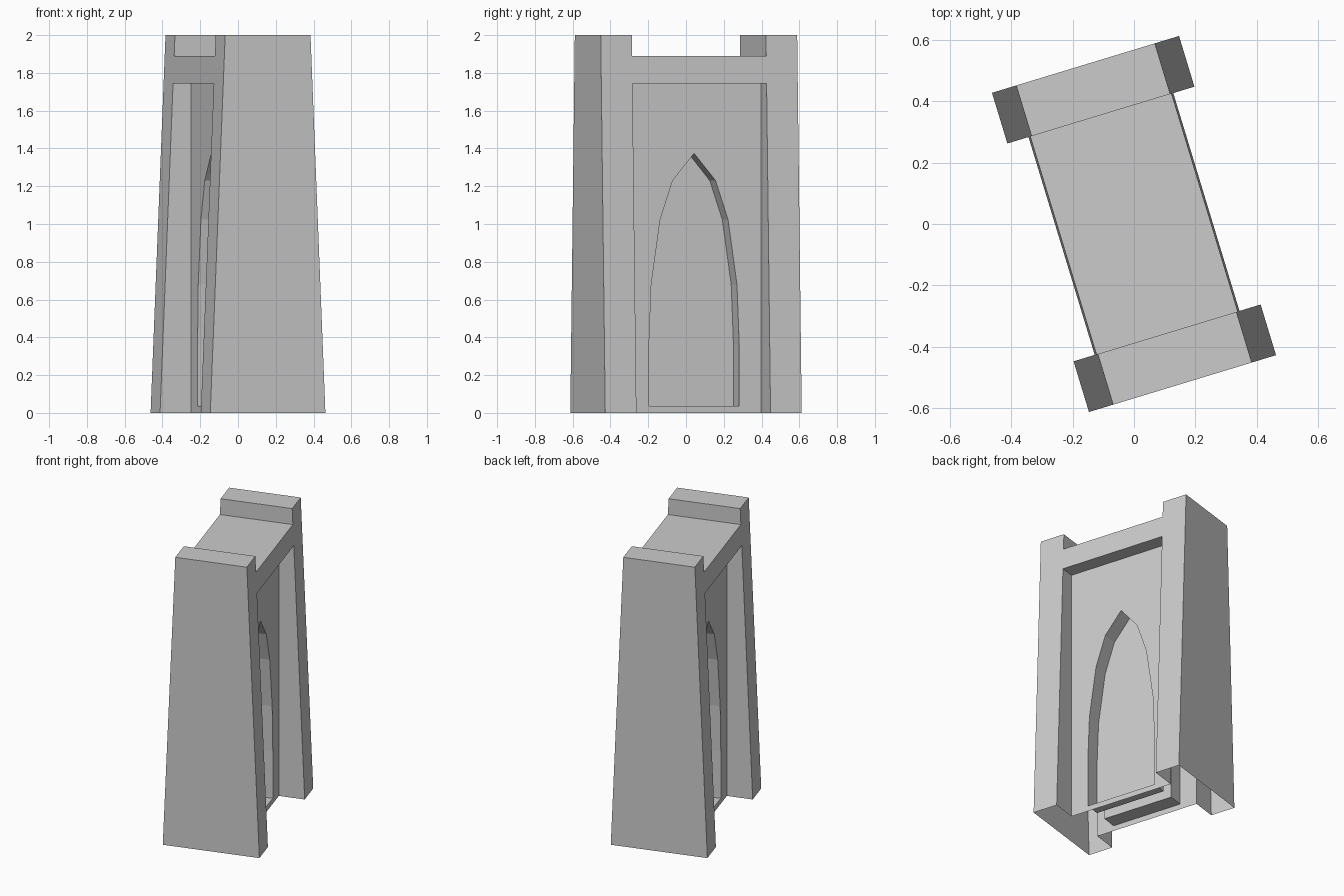
import bpy, bmesh, math
from mathutils import Matrix

if "Cube" in bpy.data.objects:
    bpy.data.objects.remove(bpy.data.objects["Cube"])

TURN = math.radians(16.9)      # plan rotation of the whole tower
HALF_LEN = 0.5435              # half length along local y
PIER_IN = 0.371                # inner face of the end piers
PANEL_X = 0.148                # recessed panel plane
NICHE_X = 0.043                # back of the arched niche


def prism(name, profile, lo, hi, axis):
    """Extrude a closed (a, z) profile from lo to hi along local 'x' or 'y'."""
    bm = bmesh.new()
    rings = []
    for d in (lo, hi):
        rings.append([bm.verts.new((d, a, z) if axis == 'x' else (a, d, z))
                      for a, z in profile])
    n = len(profile)
    bm.faces.new(rings[0])
    bm.faces.new(rings[1])
    for i in range(n):
        j = (i + 1) % n
        bm.faces.new((rings[0][i], rings[0][j], rings[1][j], rings[1][i]))
    bmesh.ops.recalc_face_normals(bm, faces=bm.faces)
    me = bpy.data.meshes.new(name)
    bm.to_mesh(me)
    bm.free()
    ob = bpy.data.objects.new(name, me)
    bpy.context.collection.objects.link(ob)
    return ob


def rect(a, z0, z1):
    return [(-a, z0), (a, z0), (a, z1), (-a, z1)]


# tapered block
tower = prism("tower_base", [(-0.3185, 0), (0.3185, 0), (0.236, 2), (-0.236, 2)],
              -HALF_LEN, HALF_LEN, 'y')

# saddle between the pier tops
cutters = [prism("saddle_cutter", rect(PIER_IN, 1.89, 2.5), -1, 1, 'x')]

# pointed arch outline
half = [(0.2495, 0.037), (0.2495, 0.36), (0.237, 0.68), (0.1875, 1.024), (0.1185, 1.23)]
arch = half + [(0, 1.374)] + [(-a, z) for a, z in reversed(half)]

# panel recess and arched niche on both long sides
for s, side in ((1, "right"), (-1, "left")):
    cutters.append(prism(side + "_recess_cutter", rect(PIER_IN, -0.5, 1.745),
                         s * PANEL_X, s * 0.6, 'x'))
    cutters.append(prism(side + "_niche_cutter", arch, s * NICHE_X, s * 0.2, 'x'))

for c in cutters:
    m = tower.modifiers.new(c.name, 'BOOLEAN')
    m.operation = 'DIFFERENCE'
    m.solver = 'EXACT'
    m.object = c
    c.hide_render = True

# bake the cuts
bpy.context.view_layer.update()
dg = bpy.context.evaluated_depsgraph_get()
mesh = bpy.data.meshes.new_from_object(tower.evaluated_get(dg))
tower.modifiers.clear()
tower.data = mesh
for c in cutters:
    bpy.data.objects.remove(c, do_unlink=True)

# open underside, then turn in plan
bm = bmesh.new()
bm.from_mesh(mesh)
under = [f for f in bm.faces if all(v.co.z < 1e-3 for v in f.verts)]
bmesh.ops.delete(bm, geom=under, context='FACES')
bmesh.ops.rotate(bm, verts=bm.verts, cent=(0, 0, 0), matrix=Matrix.Rotation(TURN, 3, 'Z'))
bm.to_mesh(mesh)
bm.free()
